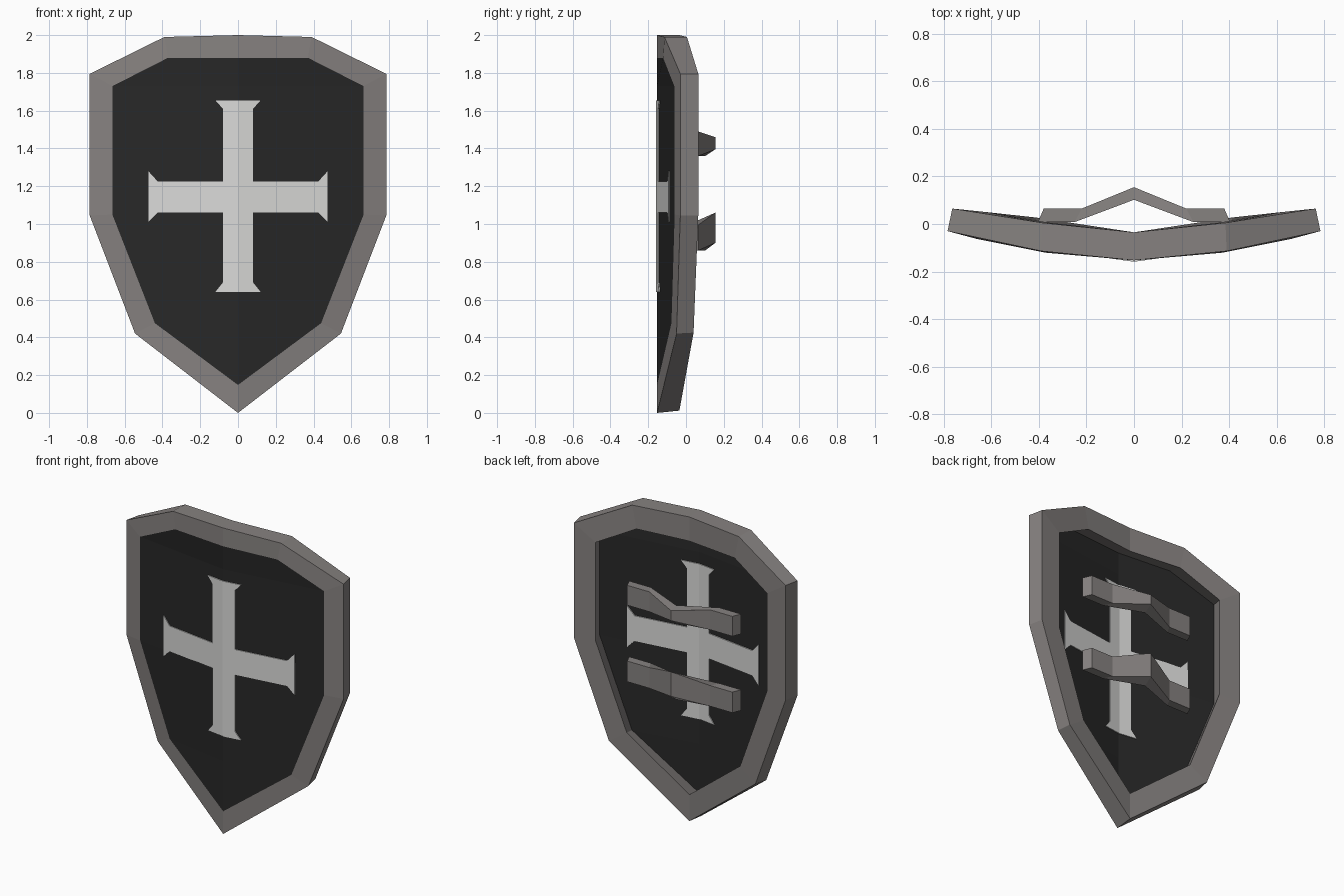
import bpy
import bmesh

if "Cube" in bpy.data.objects:
    bpy.data.objects.remove(bpy.data.objects["Cube"], do_unlink=True)


def material(name, rgb):
    mat = bpy.data.materials.new(name)
    mat.use_nodes = True
    color = (*rgb, 1.0)
    mat.diffuse_color = color
    bsdf = mat.node_tree.nodes["Principled BSDF"]
    bsdf.inputs["Base Color"].default_value = color
    bsdf.inputs["Roughness"].default_value = 0.8
    return mat


STEEL = material("warm grey steel", (0.24, 0.223, 0.217))
BLACK = material("charcoal", (0.021, 0.021, 0.021))
WHITE = material("pale grey", (0.7, 0.7, 0.69))


def bridge(bm, a, b, closed=False):
    """Join two equally long rows of vertices with faces."""
    count = len(a) if closed else len(a) - 1
    for i in range(count):
        j = (i + 1) % len(a)
        face = list(dict.fromkeys((a[i], a[j], b[j], b[i])))
        if len(face) > 2:
            bm.faces.new(face)


def finish(bm, name, mat):
    """Mirror the +x half across the centre, weld it and make the object."""
    copy = bmesh.ops.duplicate(bm, geom=bm.verts[:] + bm.edges[:] + bm.faces[:])
    for item in copy["geom"]:
        if isinstance(item, bmesh.types.BMVert):
            item.co.x *= -1
    bmesh.ops.remove_doubles(bm, verts=bm.verts[:], dist=0.0005)
    bmesh.ops.recalc_face_normals(bm, faces=bm.faces[:])
    mesh = bpy.data.meshes.new(name)
    bm.to_mesh(mesh)
    bm.free()
    mesh.materials.append(mat)
    obj = bpy.data.objects.new(name, mesh)
    bpy.context.collection.objects.link(obj)


def row(bm, points):
    return [bm.verts.new(p) for p in points]


# Half outlines, running from top centre round to the bottom tip
outer_front = [(0, -.153, 2), (.39, -.114, 1.99), (.785, -.03, 1.795),
               (.785, -.03, 1.045), (.545, -.05, .42), (0, -.153, 0)]
outer_back = [(0, -.035, 2), (.385, .005, 1.99), (.765, .065, 1.795),
              (.765, .065, 1.045), (.53, .04, .425), (0, -.035, .012)]
inner_front = [(0, -.153, 1.88), (.37, -.121, 1.88), (.665, -.062, 1.73),
               (.665, -.06, 1.05), (.44, -.077, .475), (0, -.153, .148)]
inner_back = [(0, -.035, 1.842), (.355, .005, 1.842), (.62, .05, 1.7),
              (.62, .05, 1.06), (.41, .027, .505), (0, -.035, .185)]
THICKNESS = 0.012

# Rim: a deep frame whose hole narrows toward the back
bm = bmesh.new()
rings = [row(bm, r) for r in (inner_front, outer_front, outer_back, inner_back)]
for k in range(4):
    bridge(bm, rings[k], rings[(k + 1) % 4])
finish(bm, "shield_rim", STEEL)

# Field panel: a thin sheet flush with the front, creased on the spine
bm = bmesh.new()
edges = []
for outline in (inner_front, [(x, y + THICKNESS, z) for x, y, z in inner_front]):
    edge = row(bm, outline)
    ridge_y = outline[0][1]
    ridge = [edge[0], edge[0]]
    ridge += [bm.verts.new((0, ridge_y, z)) for _, _, z in outline[2:5]]
    ridge.append(edge[-1])
    bridge(bm, edge, ridge)
    edges.append(edge)
bridge(bm, *edges)
finish(bm, "shield_field", BLACK)

# Cross plates on both sides, lying along the sloped field
cross = [(0, 1.655), (.12, 1.655), (.08, 1.61), (.08, 1.225), (.425, 1.225),
         (.475, 1.28), (.475, 1.01), (.425, 1.06), (.08, 1.06), (.08, .69),
         (.12, .64), (0, .64)]
for name, ridge_y, lift in (("front_cross", -.153, -.006),
                            ("back_cross", -.153 + THICKNESS, .006)):
    bm = bmesh.new()
    sides = [row(bm, [(x, ridge_y + .14 * x + d, z) for x, z in cross])
             for d in (lift, -lift / 3)]
    for side in sides:
        bm.faces.new(side)
    bridge(bm, *sides)
    finish(bm, name, WHITE)


# Arm straps: a bent band whose middle is pinched or widened
def strap(name, low, high, mid_low, mid_high):
    inner_high = (high + mid_high) / 2
    stations = [((0, .155), (0, .102), mid_low, mid_high, low, inner_high),
                ((.22, .065), (.25, .008), low, high, low, high),
                ((.38, .065), (.405, .008), low, high, low, high)]
    bm = bmesh.new()
    loops = []
    for (ox, oy), (ix, iy), o_low, o_high, i_low, i_high in stations:
        loops.append(row(bm, [(ox, oy, o_low), (ox, oy, o_high),
                              (ix, iy, i_high), (ix, iy, i_low)]))
    for a, b in zip(loops, loops[1:]):
        bridge(bm, a, b, closed=True)
    bm.faces.new(loops[-1])
    finish(bm, name, STEEL)


strap("upper_strap", 1.36, 1.49, 1.395, 1.46)
strap("lower_strap", .86, .995, .9, 1.06)
